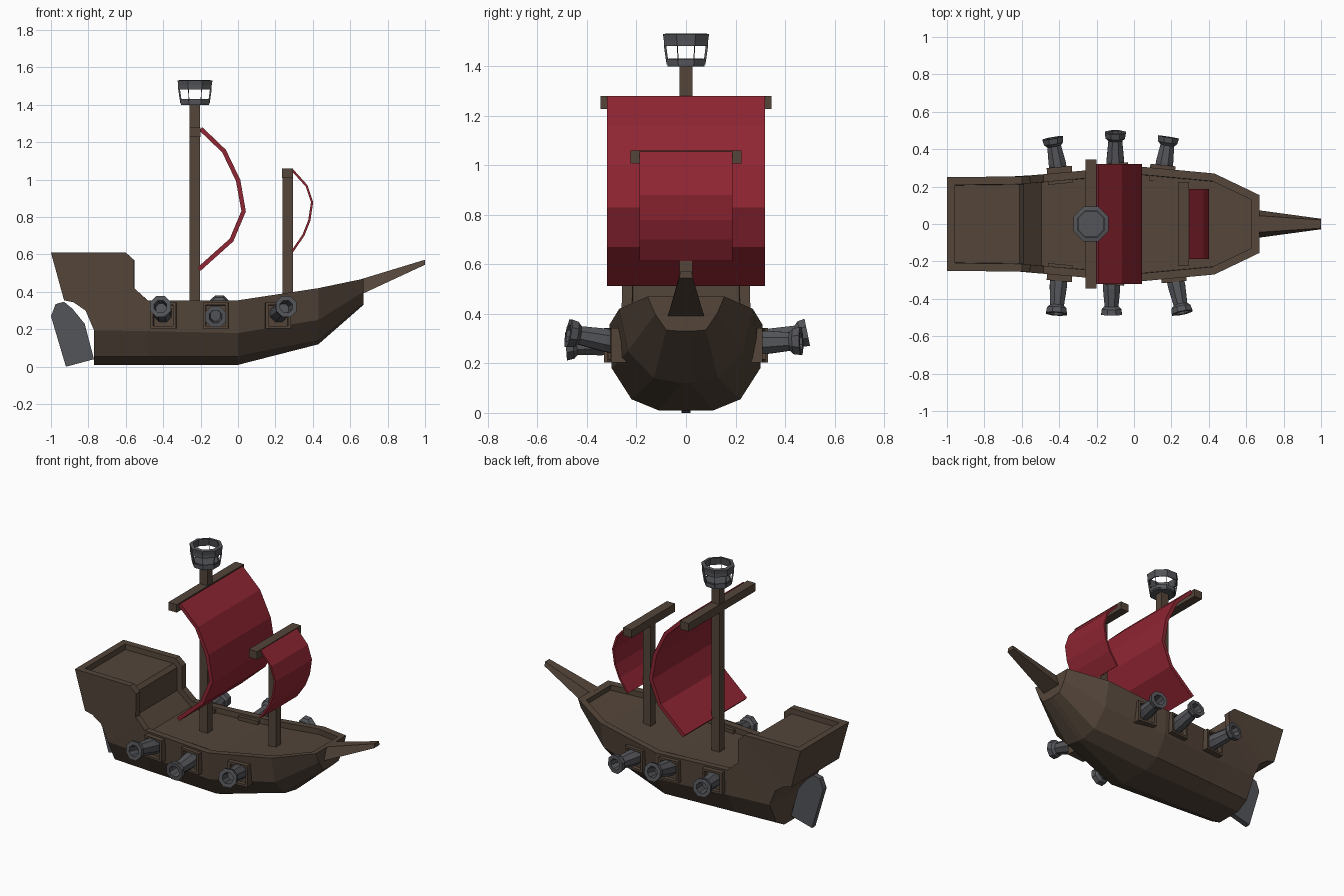
import bpy, bmesh, math
from mathutils import Vector, Matrix

if "Cube" in bpy.data.objects:
    bpy.data.objects.remove(bpy.data.objects["Cube"])


def material(name, rgb):
    m = bpy.data.materials.new(name)
    m.diffuse_color = (*rgb, 1)
    m.use_nodes = True
    m.node_tree.nodes["Principled BSDF"].inputs["Base Color"].default_value = m.diffuse_color
    return m


WOOD = material("dark_wood", (0.088, 0.060, 0.042))
RED = material("red_cloth", (0.28, 0.019, 0.033))
IRON = material("grey_iron", (0.088, 0.090, 0.100))


def finish(bm, name, mat):
    bmesh.ops.recalc_face_normals(bm, faces=bm.faces)
    me = bpy.data.meshes.new(name)
    bm.to_mesh(me)
    bm.free()
    me.materials.append(mat)
    ob = bpy.data.objects.new(name, me)
    bpy.context.collection.objects.link(ob)
    return ob


def box(name, lo, hi, mat):
    bm = bmesh.new()
    bmesh.ops.create_cube(bm, size=1)
    lo, hi = Vector(lo), Vector(hi)
    for v in bm.verts:
        v.co = (lo + hi) / 2 + v.co * (hi - lo)
    return finish(bm, name, mat)


def extrude_xz(name, pts, half, mat):
    """Side profile extruded to both sides of y = 0."""
    bm = bmesh.new()
    a = [bm.verts.new((x, -half, z)) for x, z in pts]
    b = [bm.verts.new((x, half, z)) for x, z in pts]
    n = len(pts)
    bm.faces.new(a)
    bm.faces.new(b)
    for i in range(n):
        j = (i + 1) % n
        bm.faces.new((a[i], a[j], b[j], b[i]))
    return finish(bm, name, mat)


# Hull: cross-sections of (x, y, z) from rail to keel, lofted stern to bow
def hull():
    stations = [
        [(-1.0, .25, .61), (-.93, .245, .355)],
        [(-.6, .255, .61), (-.88, .245, .345)],
        [(-.555, .257, .57), (-.815, .245, .30)],
        [(-.555, .26, .42), (-.77, .24, .195), (-.77, .17, .055), (-.77, .09, .01)],
        [(-.485, .266, .355), (-.485, .258, .19), (-.485, .19, .055), (-.485, .10, .01)],
        [(0, .31, .355), (0, .30, .18), (0, .22, .055), (0, .11, .01)],
        [(.43, .27, .42), (.43, .235, .25), (.43, .13, .14), (.43, .02, .12)],
        [(.67, .155, .47), (.67, .125, .40), (.67, .08, .335), (.67, .02, .33)],
    ]
    bm = bmesh.new()
    rings = []
    for s in stations:
        left = [bm.verts.new((x, -y, z)) for x, y, z in s]
        right = [bm.verts.new(p) for p in reversed(s)]
        rings.append(left + right)
    top = []
    for i in range(7):
        a, b = rings[i], rings[i + 1]
        if len(a) < len(b) or i < 3:
            b = b[:2] + b[-2:]
        for k in range(len(a)):
            m = (k + 1) % len(a)
            f = bm.faces.new((a[k], a[m], b[m], b[k]))
            if m == 0:
                top.append(f)
    bm.faces.new(rings[0])
    bm.faces.new(rings[3][1:-1])
    bm.faces.new(rings[-1])
    bmesh.ops.recalc_face_normals(bm, faces=bm.faces)
    # sunken deck inside a rail
    bmesh.ops.inset_region(bm, faces=top, thickness=.042, use_even_offset=True)
    bmesh.ops.inset_region(bm, faces=top, thickness=.002, depth=-.035,
                           use_even_offset=True)
    finish(bm, "hull", WOOD)


hull()

# Bowsprit: tapered beam
bm = bmesh.new()
ends = [[(.655, -.075, .385), (.655, .075, .385), (.655, .045, .467), (.655, -.045, .467)],
        [(1, -.028, .545), (1, .028, .545), (1, .022, .572), (1, -.022, .572)]]
a, b = [[bm.verts.new(p) for p in e] for e in ends]
for i in range(4):
    bm.faces.new((a[i], a[i - 1], b[i - 1], b[i]))
bm.faces.new(a)
bm.faces.new(b)
finish(bm, "bowsprit", WOOD)

# Masts and yards
for name, x, top, yard, w in (("main", -.23, 1.41, 1.28, .345), ("fore", .265, 1.058, 1.06, .225)):
    box(name + "_mast", (x - .028, -.026, .28), (x + .028, .026, top), WOOD)
    box(name + "_yard", (x - .03, -w, yard - .052), (x + .03, w, yard), WOOD)


# Sails: billowed strips with a little thickness
def sail(name, outer, t, half):
    n = len(outer)
    inner = []
    for i, p in enumerate(outer):
        q, r = outer[max(i - 1, 0)], outer[min(i + 1, n - 1)]
        d = Vector((r[0] - q[0], r[1] - q[1])).normalized()
        inner.append((p[0] + d.y * t, p[1] - d.x * t))
    extrude_xz(name, outer + inner[::-1], half, RED)


sail("main_sail", [(-.19, 1.28), (-.065, 1.16), (.012, 1.0), (.042, .83), (-.025, .67), (-.20, .513)], .024, .32)
sail("fore_sail", [(.295, 1.055), (.372, .97), (.402, .88), (.387, .78), (.355, .70), (.295, .613)], .012, .187)

# Rudder
extrude_xz("rudder", [(-1, .27), (-.975, .335), (-.93, .347), (-.885, .31), (-.82, .23),
                      (-.77, .04), (-.92, 0)], .018, IRON)

# Crow's nest: octagonal frustum with open windows, plus a floor
bm = bmesh.new()
levels = [(1.40, .080), (1.43, .085), (1.505, .097), (1.53, .101)]
rings = [[bm.verts.new((-.23 + r * math.cos(math.pi * (k + .5) / 4),
                        r * math.sin(math.pi * (k + .5) / 4), z)) for k in range(8)]
         for z, r in levels]
mids = []
for j in range(3):
    for k in range(8):
        m = (k + 1) % 8
        f = bm.faces.new((rings[j][k], rings[j][m], rings[j + 1][m], rings[j + 1][k]))
        if j == 1:
            mids.append(f)
bmesh.ops.inset_individual(bm, faces=mids, thickness=.006)
bmesh.ops.delete(bm, geom=mids, context='FACES')
nest = finish(bm, "crows_nest", IRON)
sol = nest.modifiers.new("thickness", 'SOLIDIFY')
sol.thickness = .022
sol.offset = -1
bm = bmesh.new()
bmesh.ops.create_cone(bm, cap_ends=True, segments=8, radius1=.074, radius2=.076, depth=.03,
                      matrix=Matrix.Translation((-.23, 0, 1.417)) @ Matrix.Rotation(math.pi / 8, 4, 'Z'))
finish(bm, "crows_nest_floor", IRON)


# Gun ports: box with a recessed opening, turned to follow the hull
def gun_port(name, x, y, yaw, side):
    bm = bmesh.new()
    bmesh.ops.create_cube(bm, size=1)
    bm.normal_update()
    front = [f for f in bm.faces if f.normal.y * side > .9]
    for v in bm.verts:
        v.co = Vector((v.co.x * .135, v.co.y * .09 - side * .045, v.co.z * .14))
    bm.normal_update()
    bmesh.ops.inset_region(bm, faces=front, thickness=.02)
    bmesh.ops.inset_region(bm, faces=front, thickness=.001, depth=-.025)
    ob = finish(bm, name, WOOD)
    ob.matrix_world = Matrix.Translation((x, side * y, .273)) @ Matrix.Rotation(yaw * side, 4, 'Z')


# Cannons: eight-sided lathe with flared muzzle and hollow bore
def cannon(name, start, end):
    start, end = Vector(start), Vector(end)
    d = end - start
    n = d.length
    prof = [(0, .050), (n * .3, .050), (n - .045, .040), (n - .03, .056), (n, .061),
            (n, .036), (n - .07, .030)]
    bm = bmesh.new()
    rings = [[bm.verts.new((r * math.cos(math.pi * (k + .5) / 4),
                            r * math.sin(math.pi * (k + .5) / 4), z)) for k in range(8)]
             for z, r in prof]
    for p, q in zip(rings, rings[1:]):
        for k in range(8):
            m = (k + 1) % 8
            bm.faces.new((p[k], p[m], q[m], q[k]))
    bm.faces.new(rings[0])
    bm.faces.new(rings[-1])
    ob = finish(bm, name, IRON)
    ob.matrix_world = Matrix.Translation(start) @ d.to_track_quat('Z', 'Y').to_matrix().to_4x4()


# side, port x, port y, yaw, muzzle x, muzzle |y|, muzzle z
guns = [
    (-1, -.40, .305, .09, -.415, .48, .322),
    (-1, -.12, .325, .08, -.12, .485, .268),
    (-1, .215, .31, -.10, .258, .475, .322),
    (1, -.40, .305, .09, -.435, .46, .300),
    (1, -.10, .325, .08, -.10, .49, .325),
    (1, .155, .315, -.10, .185, .465, .290),
]
for i, (s, x, y, yaw, mx, my, mz) in enumerate(guns):
    gun_port(f"gun_port_{i + 1}", x, y, yaw, s)
    cannon(f"cannon_{i + 1}", (x, s * (y - .04), .283), (mx, s * my, mz))
